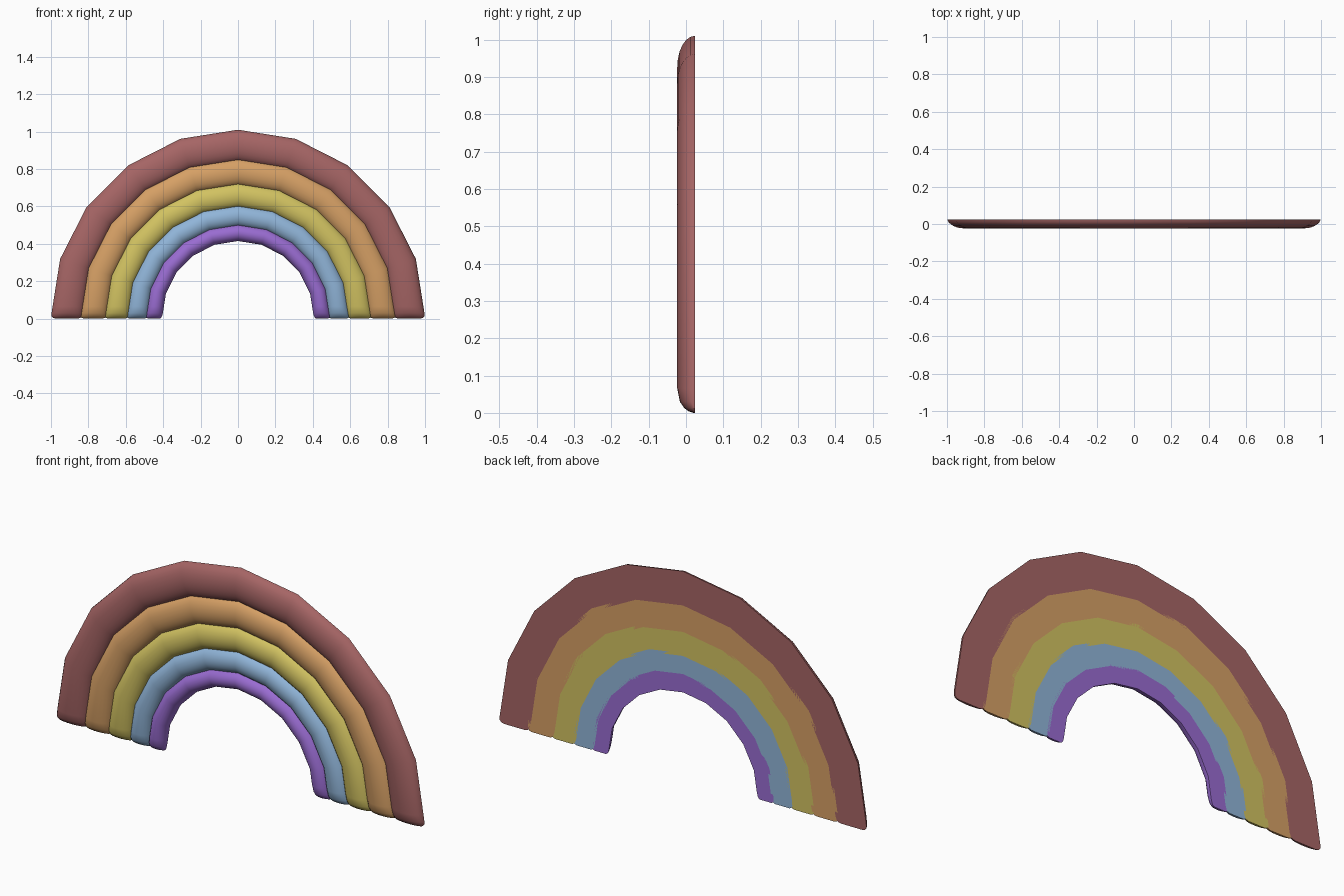
import bpy, bmesh, math

if "Cube" in bpy.data.objects:
    bpy.data.objects.remove(bpy.data.objects["Cube"])

BACK, DEPTH, BASE = 0.0235, 0.047, 0.01   # back plane, band thickness, arc centre height
SEGS, PROF = 10, 12                       # arc segments, dome profile steps

# name, outer radius, inner radius, colour
BANDS = [
    ("red_band",    1.000, 0.832, (0.38, 0.13, 0.13, 1)),
    ("orange_band", 0.846, 0.702, (0.67, 0.35, 0.13, 1)),
    ("yellow_band", 0.716, 0.584, (0.64, 0.54, 0.12, 1)),
    ("blue_band",   0.597, 0.483, (0.28, 0.46, 0.69, 1)),
    ("violet_band", 0.495, 0.405, (0.32, 0.15, 0.64, 1)),
]
# rounded foot: height, width scale, depth scale
FOOT = [(0, .68, .08), (.004, .86, .35), (.013, .96, .6), (.03, 1, .85), (.065, 1, 1)]


def profile(half, sx=1.0, sy=1.0):
    """Half-ellipse cross-section: flat back, domed front."""
    return [(half * sx * math.cos(math.pi * i / PROF),
             BACK - DEPTH * sy * math.sin(math.pi * i / PROF)) for i in range(PROF + 1)]


def make_band(name, outer, inner, colour):
    mid, half = (outer + inner) / 2, (outer - inner) / 2
    lean = math.tan(math.radians(9))      # slope of the first arc segment
    rings = []
    for z, sx, sy in FOOT:
        rings.append([(mid + u - lean * max(z - BASE, 0), y, z)
                      for u, y in profile(half, sx, sy)])
    for k in range(1, SEGS):
        a = math.pi * k / SEGS
        rings.append([((mid + u) * math.cos(a), y, BASE + (mid + u) * math.sin(a))
                      for u, y in profile(half)])
    # second foot mirrors the first
    for ring in reversed(rings[:len(FOOT)]):
        rings.append([(-x, y, z) for x, y, z in ring])

    bm = bmesh.new()
    loops = [[bm.verts.new(p) for p in ring] for ring in rings]
    n = PROF + 1
    for a, b in zip(loops, loops[1:]):
        for i in range(n):
            j = (i + 1) % n
            bm.faces.new((a[i], a[j], b[j], b[i]))
    bm.faces.new(loops[0])
    bm.faces.new(loops[-1])
    bmesh.ops.recalc_face_normals(bm, faces=bm.faces[:])
    mesh = bpy.data.meshes.new(name)
    bm.to_mesh(mesh)
    bm.free()

    mat = bpy.data.materials.new(name + "_colour")
    mat.diffuse_color = colour
    mat.use_nodes = True
    mat.node_tree.nodes["Principled BSDF"].inputs["Base Color"].default_value = mat.diffuse_color
    mesh.materials.append(mat)
    obj = bpy.data.objects.new(name, mesh)
    bpy.context.collection.objects.link(obj)
    bpy.ops.object.select_all(action='DESELECT')
    obj.select_set(True)
    bpy.context.view_layer.objects.active = obj
    bpy.ops.object.shade_smooth_by_angle(angle=math.radians(35))


for band in BANDS:
    make_band(*band)
